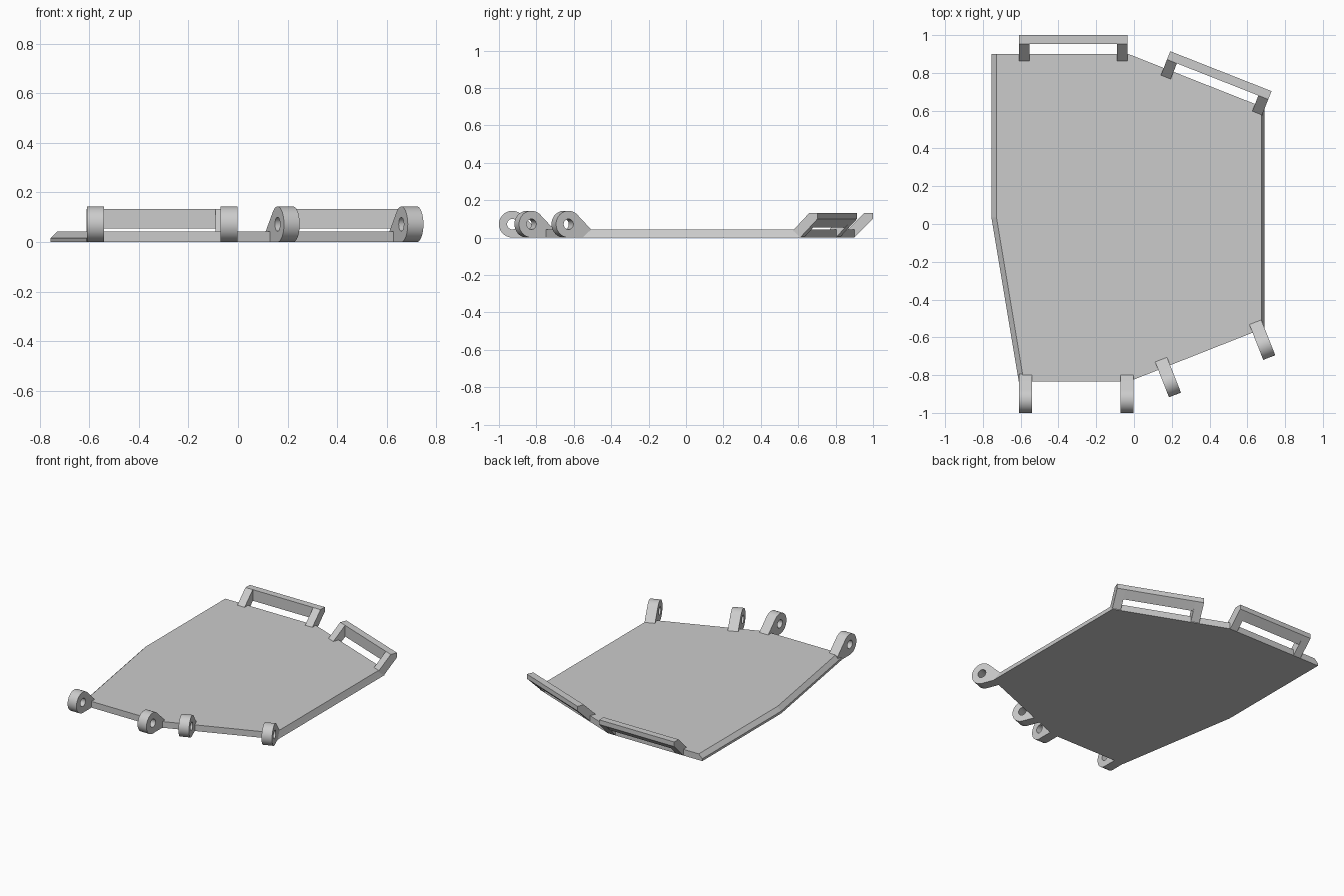
import bpy, bmesh, math
from mathutils import Matrix, Vector

if "Cube" in bpy.data.objects:
    bpy.data.objects.remove(bpy.data.objects["Cube"], do_unlink=True)

grey = bpy.data.materials.new("plain_grey")
grey.use_nodes = True
grey.diffuse_color = (0.6, 0.6, 0.6, 1)
grey.node_tree.nodes["Principled BSDF"].inputs["Base Color"].default_value = (0.6, 0.6, 0.6, 1)

TILT = math.radians(21.5)
SLOPE = math.tan(TILT)


def add_object(name, bm, place=Matrix()):
    bmesh.ops.remove_doubles(bm, verts=bm.verts, dist=0.0002)
    bmesh.ops.recalc_face_normals(bm, faces=bm.faces)
    bm.transform(place)
    mesh = bpy.data.meshes.new(name)
    bm.to_mesh(mesh)
    bm.free()
    mesh.materials.append(grey)
    ob = bpy.data.objects.new(name, mesh)
    bpy.context.collection.objects.link(ob)
    return ob


def prism(bm, loops, x0, x1):
    """Extrude (y, z) outlines, inner loops being holes, from x0 to x1."""
    edges = []
    for loop in loops:
        vs = [bm.verts.new((x0, y, z)) for y, z in loop]
        edges += [bm.edges.new((a, b)) for a, b in zip(vs, vs[1:] + vs[:1])]
    cap = bmesh.ops.triangle_fill(bm, edges=edges, use_beauty=True, use_dissolve=False)
    faces = [g for g in cap["geom"] if isinstance(g, bmesh.types.BMFace)]
    out = bmesh.ops.extrude_face_region(bm, geom=faces, use_keep_orig=True)
    moved = [g for g in out["geom"] if isinstance(g, bmesh.types.BMVert)]
    bmesh.ops.translate(bm, verts=moved, vec=(x1 - x0, 0, 0))


def placed(x, y, angle):
    return Matrix.Translation((x, y, 0)) @ Matrix.Rotation(angle, 4, "Z")


def arc(radius, start, end, count):
    c = 0.0715
    angles = [math.radians(start + (end - start) * i / count) for i in range(count + 1)]
    return [(c + radius * math.cos(a), c + radius * math.sin(a)) for a in angles]


# Base plate: bevelled on its bent side, sloping on its straight side
bm = bmesh.new()
rings = []
for z, left, right in ((0, 0, 0), (0.016, 0, 0.007), (0.043, 0.027, 0.018)):
    outline = [(-0.755 + left, 0.9), (-0.755 + left, 0.035), (-0.61 + left, -0.835),
               (-0.03, -0.835), (0.692 - right, -0.55 - right * SLOPE),
               (0.692 - right, 0.615 + right * SLOPE), (-0.03, 0.9)]
    rings.append([bm.verts.new((x, y, z)) for x, y in outline])
bm.faces.new(rings[0])
bm.faces.new(rings[-1])
for low, high in zip(rings, rings[1:]):
    for i in range(len(low)):
        j = (i + 1) % len(low)
        bm.faces.new((low[i], low[j], high[j], high[i]))
add_object("base_plate", bm)

# Round hinge lugs along the front edges
lug_outline = arc(0.0715, 45, 270, 30) + [(0.205, 0), (0.205, 0.039)]
lug_hole = arc(0.028, 0, 360, 24)[:-1]
lugs = [(-0.574, -1, 0), (-0.037, -1, 0), (0.217, -0.905, TILT), (0.716, -0.707, TILT)]
for n, spot in enumerate(lugs, 1):
    bm = bmesh.new()
    prism(bm, [lug_outline, lug_hole], -0.034, 0.034)
    ob = add_object(f"hinge_lug_{n}", bm, placed(*spot))
    bpy.ops.object.select_all(action="DESELECT")
    ob.select_set(True)
    bpy.context.view_layer.objects.active = ob
    bpy.ops.object.shade_smooth_by_angle(angle=math.radians(30))

# Leaning strap loops along the back edges: two arms and a bar
arm = [(0, 0.132), (0.047, 0.132), (0.179, 0), (0.1, 0), (0, 0.1)]
bar = [(0, 0.132), (0.047, 0.132), (0.047, 0.055), (0, 0.1)]
HALF, ARM_WIDTH = 0.288, 0.056
loops = [("back_loop", -0.322, 1, math.pi), ("corner_loop", 0.46, 0.809, math.pi - TILT)]
for name, *spot in loops:
    for part, side in (("arm_a", -1), ("arm_b", 1)):
        bm = bmesh.new()
        prism(bm, [arm], side * HALF, side * (HALF - ARM_WIDTH))
        add_object(f"{name}_{part}", bm, placed(*spot))
    bm = bmesh.new()
    prism(bm, [bar], ARM_WIDTH - HALF, HALF - ARM_WIDTH)
    add_object(f"{name}_bar", bm, placed(*spot))
